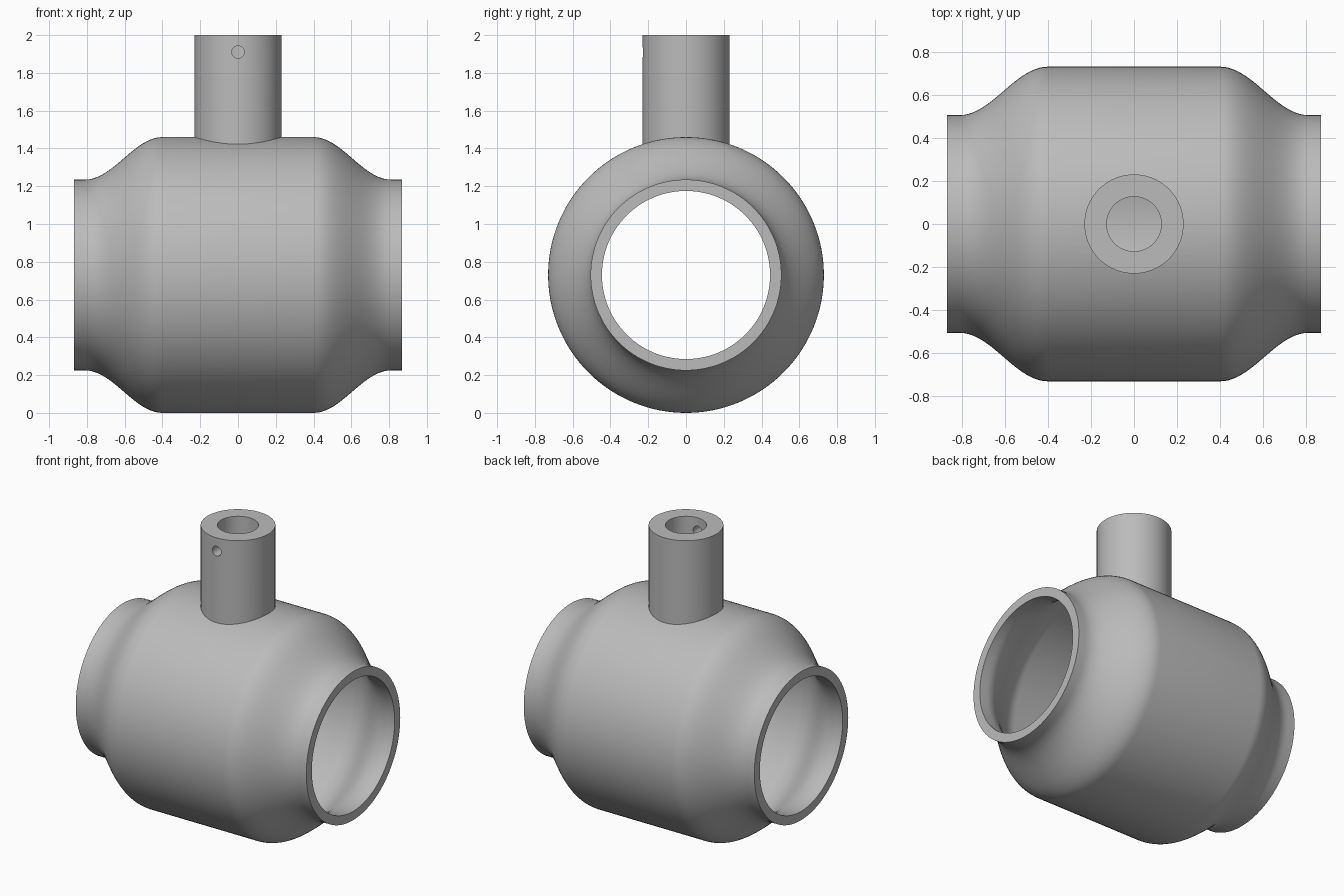
import bpy, bmesh, math
from mathutils import Matrix, Vector

cube = bpy.data.objects.get("Cube")
if cube:
    bpy.data.objects.remove(cube, do_unlink=True)

AXIS_Z = 0.73          # height of the main pipe axis
HALF_LEN = 0.867
WALL = 0.06
SEGMENTS = 128

metal = bpy.data.materials.new("plain grey")
metal.use_nodes = True
colour = (0.5, 0.5, 0.5, 1)
metal.diffuse_color = colour
metal.node_tree.nodes["Principled BSDF"].inputs["Base Color"].default_value = colour


def finish(name, bm):
    bmesh.ops.recalc_face_normals(bm, faces=bm.faces)
    mesh = bpy.data.meshes.new(name)
    bm.to_mesh(mesh)
    bm.free()
    mesh.materials.append(metal)
    obj = bpy.data.objects.new(name, mesh)
    bpy.context.collection.objects.link(obj)
    return obj


def lathe_x(name, profile):
    """Closed solid turned around the main pipe axis from (x, radius) points."""
    bm = bmesh.new()
    rings = []
    for x, r in profile:
        angles = [math.tau * i / SEGMENTS for i in range(SEGMENTS)]
        rings.append([bm.verts.new((x, r * math.sin(a), AXIS_Z + r * math.cos(a)))
                      for a in angles])
    for a, b in zip(rings, rings[1:]):
        for i in range(SEGMENTS):
            j = (i + 1) % SEGMENTS
            bm.faces.new((a[i], a[j], b[j], b[i]))
    bm.faces.new(rings[0])
    bm.faces.new(rings[-1])
    return finish(name, bm)


def rod(name, radius, start, end, sides):
    """Solid cylinder between two points."""
    start, end = Vector(start), Vector(end)
    turn = (end - start).to_track_quat('Z', 'Y').to_matrix().to_4x4()
    bm = bmesh.new()
    bmesh.ops.create_cone(bm, cap_ends=True, segments=sides, radius1=radius,
                          radius2=radius, depth=(end - start).length,
                          matrix=Matrix.Translation((start + end) / 2) @ turn)
    return finish(name, bm)


def combine(target, tool, operation):
    mod = target.modifiers.new(operation.lower(), 'BOOLEAN')
    mod.operation, mod.object, mod.solver = operation, tool, 'EXACT'
    bpy.context.view_layer.objects.active = target
    bpy.ops.object.modifier_apply(modifier=mod.name)
    bpy.data.objects.remove(tool, do_unlink=True)


def body_profile(offset, overshoot):
    """Wide barrel easing in an S-curve down to a neck, mirrored to both ends."""
    steps = 20
    half = []
    for i in range(steps + 1):
        t = i / steps
        ease = (1 + math.cos(math.pi * t)) / 2
        half.append((0.4 + 0.41 * t, 0.505 + 0.225 * ease - offset))
    half.append((HALF_LEN + overshoot, 0.505 - offset))
    return [(-x, r) for x, r in reversed(half)] + half


# Barrel with a vertical stem
body = lathe_x("valve_body", body_profile(0, 0))
stem = rod("stem", 0.23, (0, 0, AXIS_Z), (0, 0, 2), SEGMENTS)
combine(body, stem, 'UNION')

# Hollow passage, stem bore and small front pin hole
passage = lathe_x("passage_cutter", body_profile(WALL, 0.1))
combine(body, passage, 'DIFFERENCE')
bore = rod("bore_cutter", 0.127, (0, 0, AXIS_Z), (0, 0, 2.1), 64)
combine(body, bore, 'DIFFERENCE')
pin = rod("pin_hole_cutter", 0.033, (0, 0, 1.91), (0, -0.4, 1.91), 32)
combine(body, pin, 'DIFFERENCE')

# Smooth surfaces with crisp machined edges
bpy.ops.object.select_all(action='DESELECT')
body.select_set(True)
bpy.context.view_layer.objects.active = body
bpy.ops.object.shade_smooth_by_angle(angle=math.radians(30))
